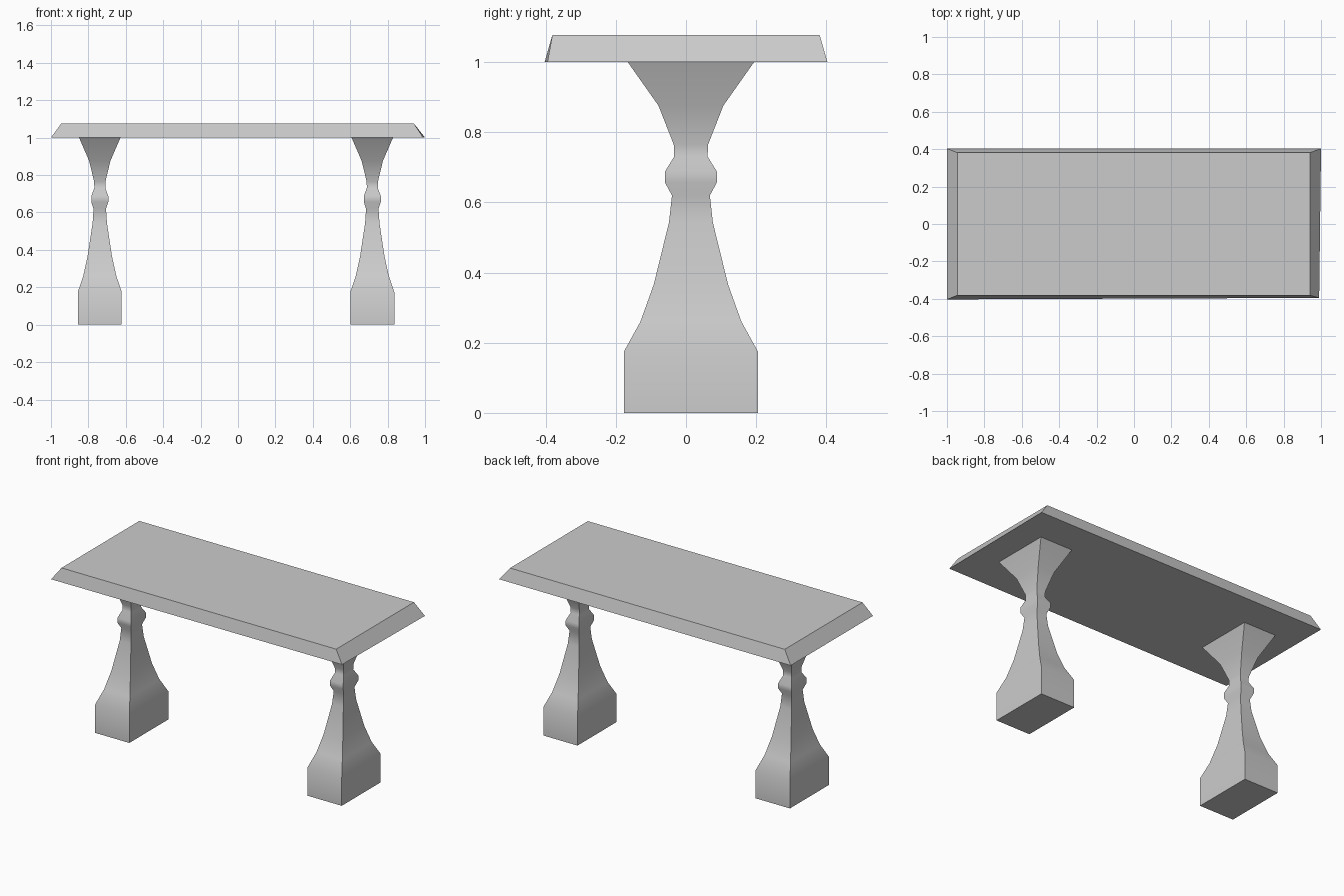
import bpy, bmesh, math

if "Cube" in bpy.data.objects:
    bpy.data.objects.remove(bpy.data.objects["Cube"])


def loft(name, rings, smooth_angle=None):
    """Skin a stack of four-cornered rings and cap both ends."""
    bm = bmesh.new()
    loops = [[bm.verts.new(p) for p in ring] for ring in rings]
    for a, b in zip(loops, loops[1:]):
        for i in range(4):
            j = (i + 1) % 4
            bm.faces.new((a[i], a[j], b[j], b[i]))
    bm.faces.new(loops[0][::-1])
    bm.faces.new(loops[-1])
    bmesh.ops.recalc_face_normals(bm, faces=bm.faces)
    mesh = bpy.data.meshes.new(name)
    bm.to_mesh(mesh)
    bm.free()
    obj = bpy.data.objects.new(name, mesh)
    bpy.context.collection.objects.link(obj)
    if smooth_angle:
        bpy.ops.object.select_all(action='DESELECT')
        obj.select_set(True)
        bpy.context.view_layer.objects.active = obj
        bpy.ops.object.shade_smooth_by_angle(angle=math.radians(smooth_angle))
    return obj


def rect(cx, cy, hx, hy, z):
    return [(cx + sx * hx, cy + sy * hy, z)
            for sx, sy in ((-1, -1), (1, -1), (1, 1), (-1, 1))]


# Tabletop: bevelled slab, its front right lower corner slightly pulled in
bottom = [(-1.0, -0.403, 1.0), (0.99, -0.395, 1.0), (1.0, 0.403, 1.0), (-1.0, 0.403, 1.0)]
loft("tabletop", [bottom, rect(-0.002, 0.0, 0.942, 0.381, 1.077)])

# Baluster legs: half depth and height up the profile
PROFILE = [(0.191, 0.0), (0.191, 0.175), (0.144, 0.26), (0.106, 0.366),
           (0.0625, 0.543), (0.054, 0.62), (0.074, 0.657), (0.074, 0.688),
           (0.0475, 0.731), (0.049, 0.765), (0.0925, 0.876), (0.18, 1.0)]
for name, cx in (("left_leg", -0.739), ("right_leg", 0.718)):
    loft(name, [rect(cx, 0.014, h * 0.615, h, z) for h, z in PROFILE], 50)
